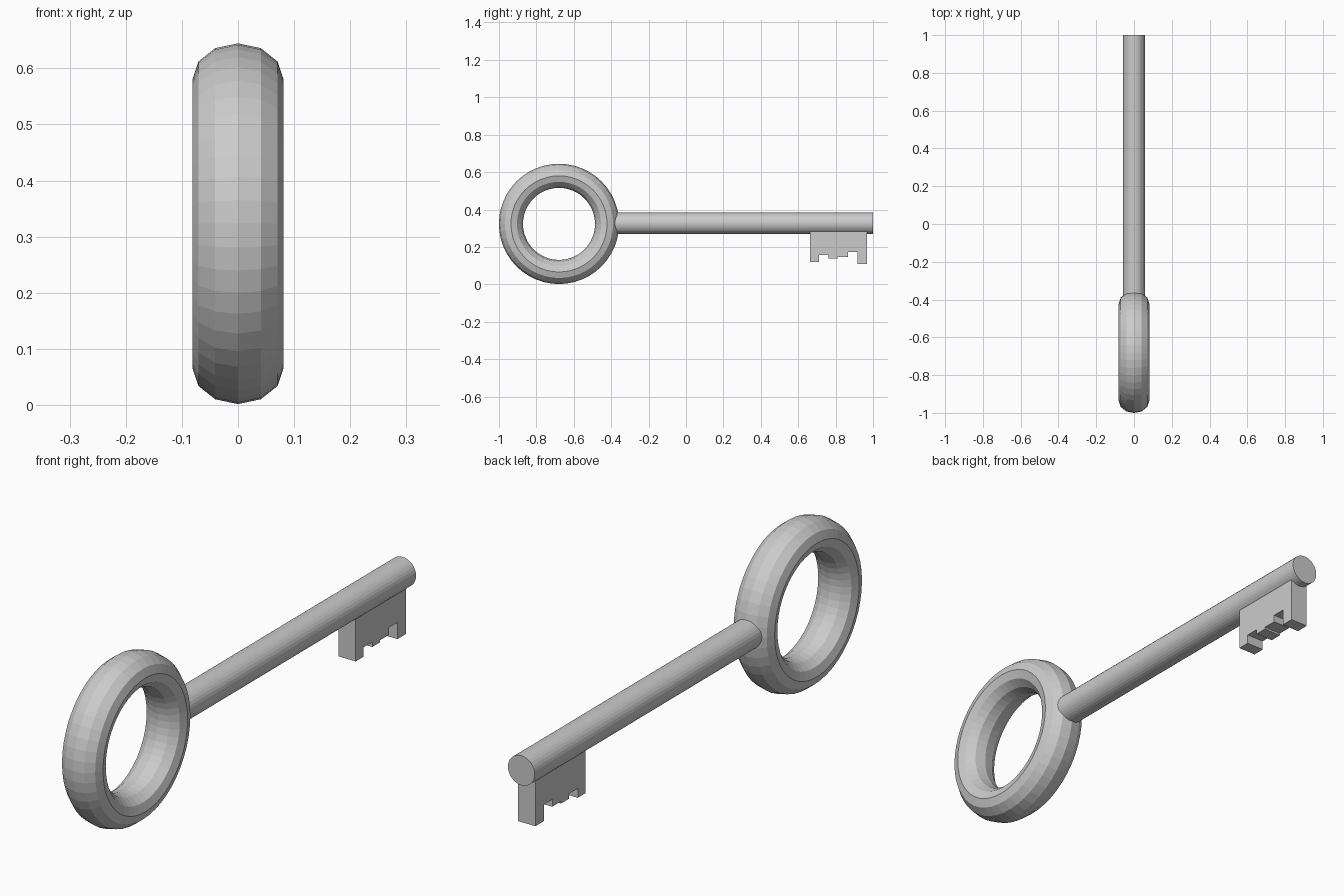
import bpy, bmesh, math

if "Cube" in bpy.data.objects:
    bpy.data.objects.remove(bpy.data.objects["Cube"])

AXIS_Z = 0.325

# Ring handle: slightly widened torus, axis along x
bpy.ops.mesh.primitive_torus_add(major_segments=48, minor_segments=12,
                                 major_radius=0.257, minor_radius=0.0645,
                                 location=(0, -0.679, 0.323),
                                 rotation=(0, math.pi / 2, 0))
ring = bpy.context.object
ring.name = "ring_handle"
ring.scale = (1, 1, 1.26)

# Round shaft, its start hidden inside the ring
y0, y1 = -0.42, 1.0
bpy.ops.mesh.primitive_cylinder_add(vertices=32, radius=0.057, depth=y1 - y0,
                                    location=(0, (y0 + y1) / 2, AXIS_Z + 0.001),
                                    rotation=(math.pi / 2, 0, 0))
bpy.context.object.name = "shaft"

# Key bit: stepped profile in the yz plane, extruded through x
steps = [(0.662, 0.71, 0.12), (0.71, 0.763, 0.156), (0.763, 0.811, 0.137),
         (0.811, 0.865, 0.145), (0.865, 0.916, 0.173), (0.916, 0.967, 0.109)]
half = 0.037
profile = [p for a, b, z in steps for p in ((a, z), (b, z))]
profile += [(0.967, 0.31), (0.662, 0.31)]

bm = bmesh.new()
face = bm.faces.new([bm.verts.new((-half, y, z)) for y, z in profile])
ext = bmesh.ops.extrude_face_region(bm, geom=[face])
moved = [v for v in ext["geom"] if isinstance(v, bmesh.types.BMVert)]
bmesh.ops.translate(bm, verts=moved, vec=(2 * half, 0, 0))
bmesh.ops.recalc_face_normals(bm, faces=bm.faces)
mesh = bpy.data.meshes.new("key_bit")
bm.to_mesh(mesh)
bm.free()
bpy.context.collection.objects.link(bpy.data.objects.new("key_bit", mesh))
